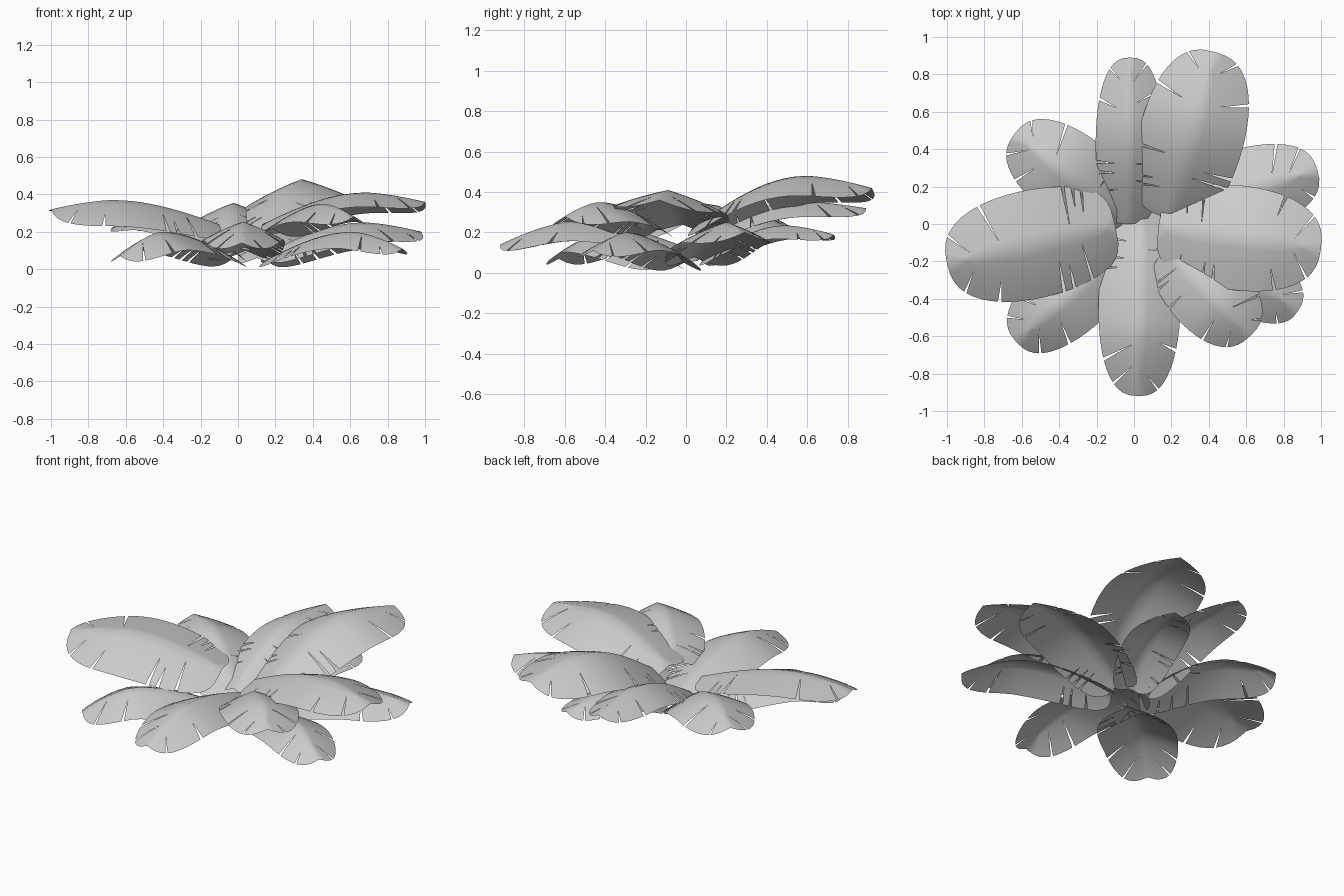
import bpy, bmesh, math, random
from mathutils import Vector

if "Cube" in bpy.data.objects:
    bpy.data.objects.remove(bpy.data.objects["Cube"])

random.seed(11)
ROWS = 24                            # rows from base to tip
COLS = (0, .2, .4, .55, .7, .85, 1)  # rib to rim
CREST = .64                          # where along the rib a leaf is highest

grey = bpy.data.materials.new("leaf_grey")
grey.use_nodes = True
grey.diffuse_color = (.6, .6, .6, 1)
grey.node_tree.nodes["Principled BSDF"].inputs["Base Color"].default_value = (.6, .6, .6, 1)


def pick_slits():
    """Rows where the blade is torn, with the column where each tear starts."""
    rows = random.sample((6, 7, 8, 9, 10), 3) + [random.choice((16, 17)), random.choice((20, 21))]
    return {r: random.choice((1, 2, 2, 3)) for r in rows}


def make_leaf(name, base, tip, peak, half_width, droop_left=.45, droop_right=.45):
    """Arched blade from base to tip, folded along its rib, with torn edges."""
    b, t = Vector(base), Vector(tip)
    flat = Vector((t.x - b.x, t.y - b.y, 0))
    length = flat.length
    ahead = flat.normalized()
    across = Vector((-ahead.y, ahead.x, 0))

    def rib_height(a):
        if a < CREST:
            return b.z + (peak - b.z) * math.sin(max(a, 0) / CREST * math.pi / 2)
        return peak + (t.z - peak) * ((a - CREST) / (1 - CREST)) ** 1.5

    def point(row, v, side):
        ang = math.pi * row / ROWS
        along = .5 - .5 * math.cos(ang)
        rib = .06 + .8 * along
        a = rib + (along - rib) * v
        # blunt at the base, rounder at the tip
        w = max(math.sin(ang), 0) ** (.55 + .2 * along) if 0 < row < ROWS else 0
        off = w * half_width * v
        droop = droop_left if side > 0 else droop_right
        pos = b + ahead * (a * length) + across * (side * off)
        pos.z = max(rib_height(a) - droop * off * (.75 + .25 * v), 0)
        return pos

    bm = bmesh.new()
    for side in (1, -1):
        slits = pick_slits()

        def corner(row, col, half):
            start = slits.get(row, len(COLS))
            gap = 0
            if col > start:
                gap = half * .17 * (COLS[col] - COLS[start]) / (1 - COLS[start])
            return bm.verts.new(point(row + gap, COLS[col], side))

        for r in range(ROWS):
            for c in range(len(COLS) - 1):
                quad = [corner(r, c, 1), corner(r + 1, c, -1),
                        corner(r + 1, c + 1, -1), corner(r, c + 1, 1)]
                bm.faces.new(quad if side < 0 else quad[::-1])
    bmesh.ops.remove_doubles(bm, verts=bm.verts, dist=.0004)
    bmesh.ops.dissolve_degenerate(bm, edges=bm.edges, dist=.0002)
    for f in bm.faces:
        f.smooth = True
    mesh = bpy.data.meshes.new(name)
    bm.to_mesh(mesh)
    bm.free()
    mesh.materials.append(grey)
    obj = bpy.data.objects.new(name, mesh)
    bpy.context.collection.objects.link(obj)


# Upper tier
make_leaf("upper_leaf_right", (-.1, -.01, .24), (-1, -.21, .32), .37, .29, .5, .12)
make_leaf("upper_leaf_back", (.19, .03, .22), (.43, .92, .42), .48, .28, .48, .36)
make_leaf("upper_leaf_left", (.13, -.02, .24), (1, -.13, .36), .41, .28, .4, .28)
make_leaf("upper_leaf_front", (.18, -.13, .22), (.62, -.6, .28), .35, .22)
# Middle tier
make_leaf("middle_leaf_front", (.04, .07, .1), (.02, -.92, .14), .255, .22)
make_leaf("middle_leaf_left", (.14, .04, .08), (.98, .29, .2), .25, .23)
make_leaf("middle_leaf_back", (-.03, 0, .13), (-.02, .89, .32), .355, .18)
make_leaf("middle_leaf_back_right", (-.02, .02, .09), (-.64, .48, .25), .31, .23)
# Lower tier
make_leaf("lower_leaf_front_right", (-.02, -.08, .06), (-.63, -.63, .07), .2, .22)
make_leaf("lower_leaf_front_left", (.15, -.01, .05), (.88, -.46, .11), .2, .2)
make_leaf("lower_leaf_back", (.1, .08, .06), (.31, .73, .19), .235, .17, .4, .4)
